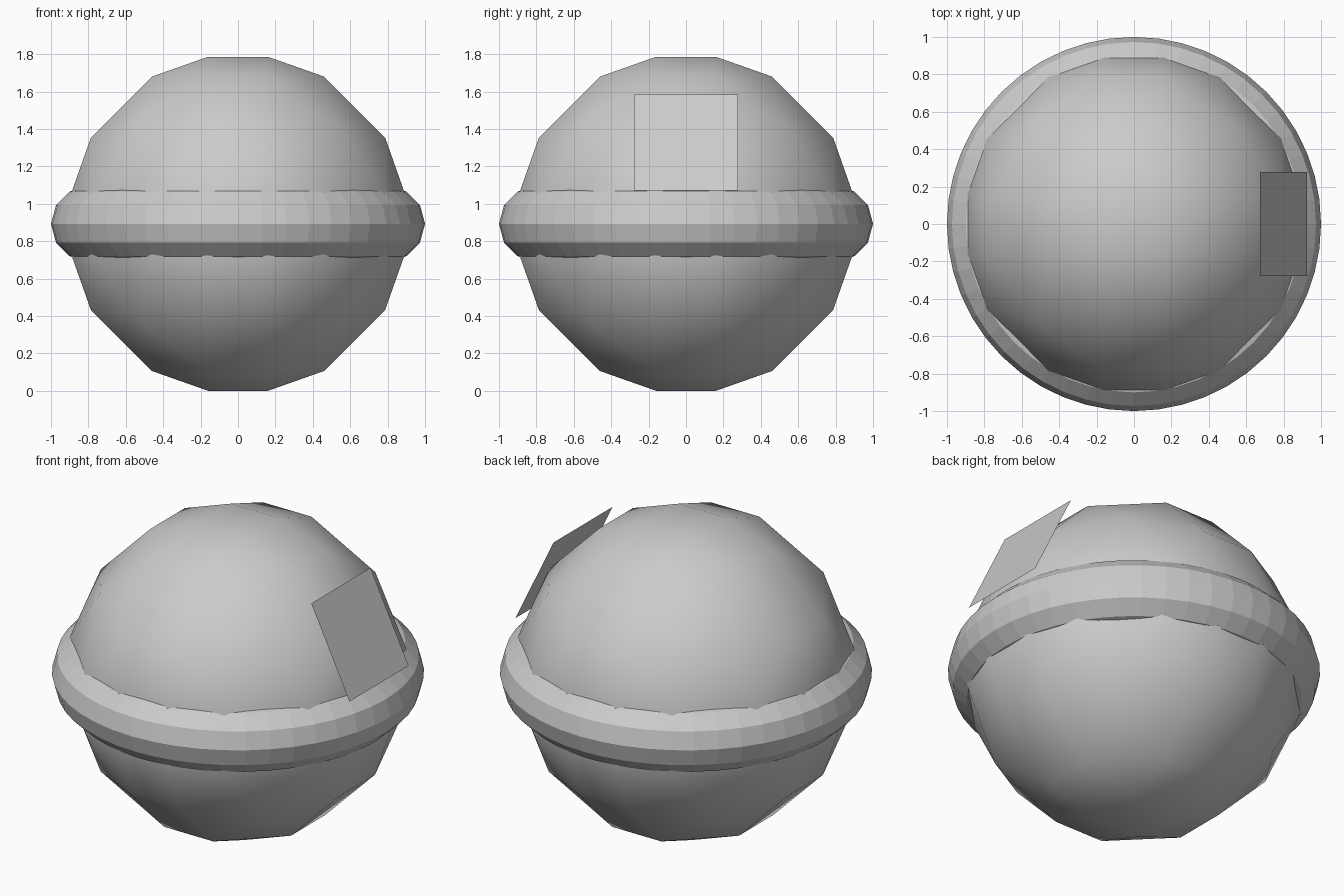
import bpy, bmesh, math
from itertools import permutations, product
from mathutils import Vector

if "Cube" in bpy.data.objects:
    bpy.data.objects.remove(bpy.data.objects["Cube"])

MID = 0.893  # height of the ball centre


def make_object(name, bm, smooth=False):
    for f in bm.faces:
        f.smooth = smooth
    mesh = bpy.data.meshes.new(name)
    bm.to_mesh(mesh)
    bm.free()
    obj = bpy.data.objects.new(name, mesh)
    bpy.context.collection.objects.link(obj)
    return obj


# Ball: cube-symmetric low-poly sphere, hull of three symmetric point sets
seeds = [(0.16, 0.16, 0.893), (0.16, 0.46, 0.787), (0.53, 0.53, 0.53)]
points = set()
for seed in seeds:
    for perm in permutations(seed):
        for signs in product((-1, 1), repeat=3):
            points.add(tuple(s * c for s, c in zip(signs, perm)))
bm = bmesh.new()
for p in sorted(points):
    bm.verts.new(p)
bmesh.ops.convex_hull(bm, input=bm.verts[:])
bmesh.ops.dissolve_limit(bm, angle_limit=math.radians(2),
                         verts=bm.verts[:], edges=bm.edges[:])
bmesh.ops.recalc_face_normals(bm, faces=bm.faces[:])
ball = make_object("ball", bm, smooth=True)
ball.location.z = MID

# Ring: flat-faced torus around the middle
bpy.ops.mesh.primitive_torus_add(major_radius=0.8, minor_radius=0.2,
                                 major_segments=48, minor_segments=12,
                                 location=(0, 0, MID))
ring = bpy.context.object
ring.name = "ring"
bpy.ops.object.shade_flat()

# Panel: thin square sheet leaning against the right side
bm = bmesh.new()
low, high, half = (0.925, 1.07), (0.675, 1.585), 0.277
corners = [(low, -half), (low, half), (high, half), (high, -half)]
bm.faces.new([bm.verts.new(Vector((xz[0], y, xz[1]))) for xz, y in corners])
make_object("side_panel", bm)
